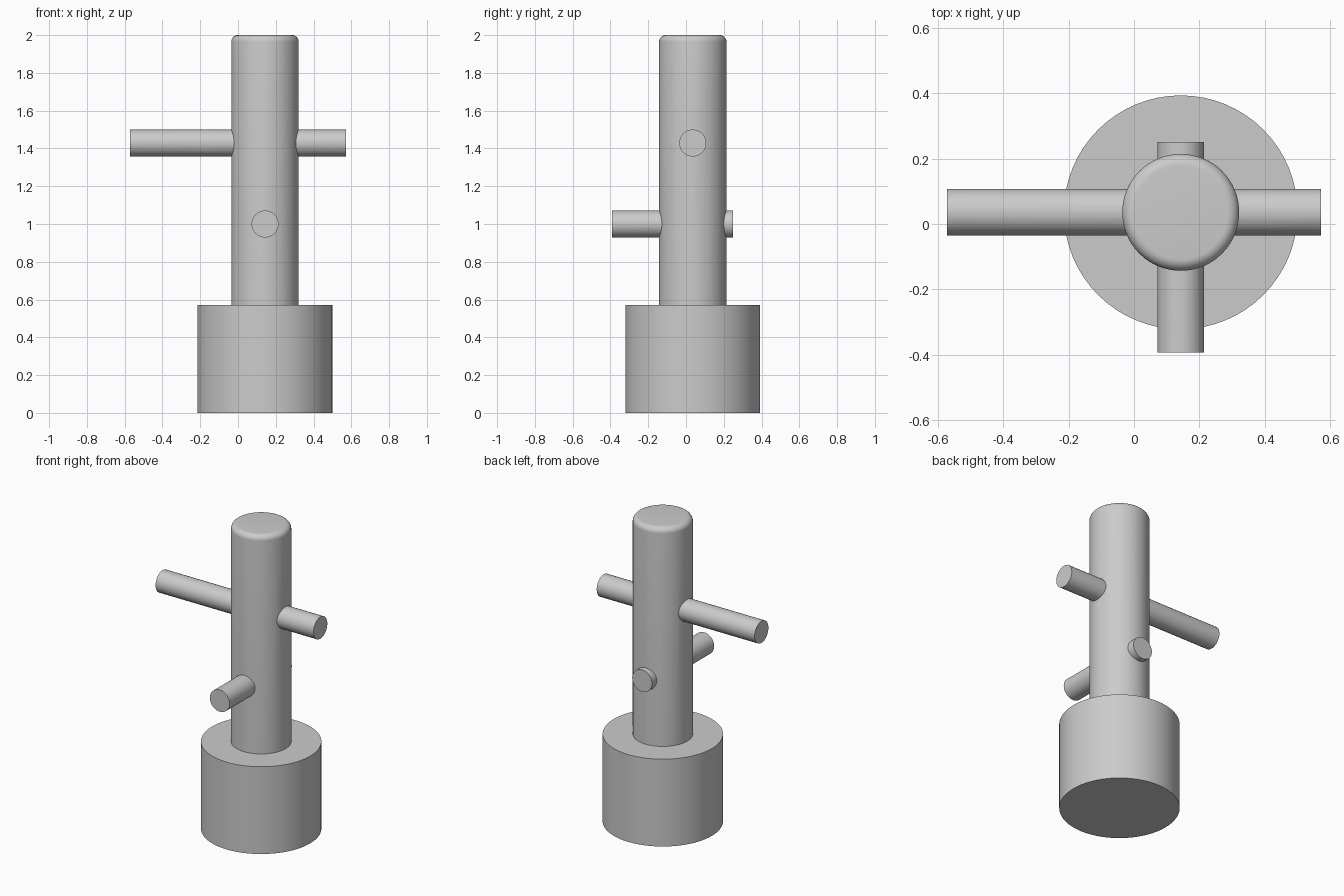
import bpy, bmesh, math
from mathutils import Matrix, Vector

if "Cube" in bpy.data.objects:
    bpy.data.objects.remove(bpy.data.objects["Cube"])

U = 2 / 28                    # design unit: the model is 28 units tall
CX, CY = 2 * U, 0.5 * U       # axis of the post
SEG = 64


def make_object(name, bm):
    bmesh.ops.recalc_face_normals(bm, faces=bm.faces)
    mesh = bpy.data.meshes.new(name)
    bm.to_mesh(mesh)
    bm.free()
    ob = bpy.data.objects.new(name, mesh)
    bpy.context.collection.objects.link(ob)
    return ob


def lathe(name, profile):
    """Solid of revolution about the post axis from (radius, z) points."""
    bm = bmesh.new()
    rings = []
    for r, z in profile:
        rings.append([bm.verts.new((CX + r * math.cos(2 * math.pi * i / SEG),
                                    CY + r * math.sin(2 * math.pi * i / SEG), z))
                      for i in range(SEG)])
    for a, b in zip(rings, rings[1:]):
        for i in range(SEG):
            j = (i + 1) % SEG
            bm.faces.new((a[i], a[j], b[j], b[i]))
    bm.faces.new(rings[0])
    bm.faces.new(rings[-1])
    return make_object(name, bm)


def rod(name, start, end, radius):
    """Round bar between two points."""
    a, b = Vector(start), Vector(end)
    d = b - a
    rot = d.to_track_quat('Z', 'Y').to_matrix().to_4x4()
    bm = bmesh.new()
    bmesh.ops.create_cone(bm, cap_ends=True, segments=48, radius1=radius, radius2=radius,
                          depth=d.length, matrix=Matrix.Translation((a + b) / 2) @ rot)
    return make_object(name, bm)


# Wide base and slim post with a rounded top edge
fillet = 0.5 * U
profile = [(5 * U, 0), (5 * U, 8 * U), (2.5 * U, 8 * U)]
for k in range(9):
    t = math.pi / 2 * k / 8
    profile.append((2 * U + fillet * math.cos(t), 27.5 * U + fillet * math.sin(t)))
body = lathe("pegged_post", profile)

# Two pegs crossing the post
pegs = [
    rod("side_peg", (-8 * U, CY, 20 * U), (8 * U, CY, 20 * U), U),
    rod("front_peg", (CX, -5.5 * U, 14 * U), (CX, 3.5 * U, 14 * U), U),
]

# Fuse the pegs into the post
bpy.context.view_layer.objects.active = body
for peg in pegs:
    mod = body.modifiers.new("fuse", 'BOOLEAN')
    mod.operation = 'UNION'
    mod.solver = 'EXACT'
    mod.object = peg
    bpy.ops.object.modifier_apply(modifier=mod.name)
    bpy.data.objects.remove(peg)

body.select_set(True)
bpy.ops.object.shade_smooth_by_angle(angle=math.radians(30))
